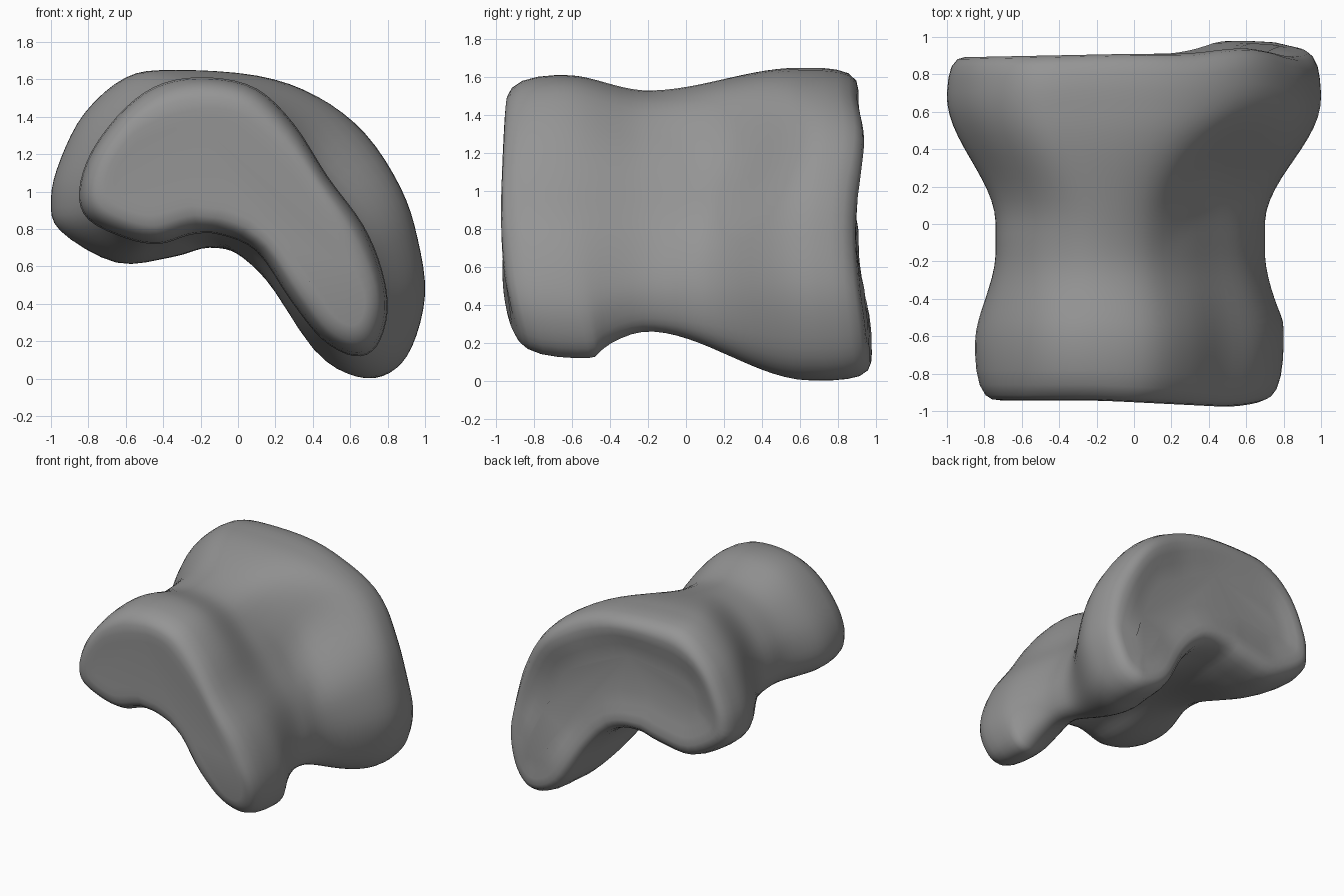
import bpy
import bmesh
from mathutils import Vector
from mathutils.geometry import intersect_point_line

default_cube = bpy.data.objects.get("Cube")
if default_cube:
    bpy.data.objects.remove(default_cube, do_unlink=True)

# Matching kidney-shaped cross-sections (x, z): front end, narrow waist, back end
FRONT = [(-.85, 1), (-.78, 1.22), (-.6, 1.45), (-.4, 1.58), (-.15, 1.61), (.1, 1.55), (.3, 1.36),
         (.48, 1.08), (.67, .82), (.77, .58), (.8, .36), (.74, .17), (.62, .12), (.45, .21),
         (.28, .42), (.1, .68), (-.1, .77), (-.25, .77), (-.42, .72), (-.6, .75), (-.8, .85)]
WAIST = [(-.74, 1), (-.7, 1.2), (-.57, 1.38), (-.4, 1.49), (-.2, 1.53), (.05, 1.46), (.25, 1.27),
         (.42, 1.05), (.58, .83), (.67, .62), (.7, .45), (.66, .3), (.56, .26), (.43, .33),
         (.27, .52), (.08, .71), (-.1, .78), (-.25, .78), (-.42, .76), (-.55, .78), (-.69, .86)]
BACK = [(-1, .96), (-.95, 1.17), (-.82, 1.42), (-.6, 1.61), (-.35, 1.65), (.1, 1.62), (.42, 1.51),
        (.68, 1.31), (.87, 1.02), (.96, .75), (1, .45), (.93, .17), (.81, .03), (.65, .01),
        (.45, .13), (.25, .45), (.05, .65), (-.15, .7), (-.35, .65), (-.65, .62), (-.95, .79)]

# Centre lines that the end faces close towards
FRONT_SPINE = [(-.5, 1.1), (-.1, 1.2), (.25, .95), (.58, .42)]
BACK_SPINE = [(-.6, 1.1), (-.1, 1.2), (.4, .95), (.7, .38)]

# End faces as (y, amount closed): the front is flat, the back is dished
FRONT_CAP = [(-.95, .55), (-.953, .4), (-.947, .26), (-.925, .16), (-.87, .07), (-.79, .02)]
BACK_CAP = [(.8, .02), (.86, .06), (.9, .14), (.91, .24), (.9, .37), (.88, .53), (.865, .75)]


def smooth_loop(points, steps=4):
    """Closed smooth curve through the given points."""
    pts = [Vector(p) for p in points]
    n = len(pts)
    out = []
    for i in range(n):
        a, b, c, d = (pts[(i + k) % n] for k in (-1, 0, 1, 2))
        for s in range(steps):
            t = s / steps
            out.append(b + (c - a) * t / 2 + (2 * a - 5 * b + 4 * c - d) * t**2 / 2
                       + (3 * b - a - 3 * c + d) * t**3 / 2)
    return out


def nearest_on_spine(p, spine):
    best = None
    for a, b in zip(spine, spine[1:]):
        a, b = Vector(a), Vector(b)
        t = intersect_point_line(p, a, b)[1]
        q = a.lerp(b, min(max(t, 0), 1))
        if best is None or (q - p).length < (best - p).length:
            best = q
    return best


def ease(t):
    t = min(max(t, 0), 1)
    return t * t * (3 - 2 * t)


def bump(p, x, z, radius):
    """Smooth bump of height one around a point of the cross-section."""
    return ease(1 - (p - Vector((x, z))).length / radius)


def front_lean(p):
    """Front face: belly forward to the left, foot rounded backward."""
    return -.05 * max(p.x, -.2) + .55 * max(0, .6 - p.y)**2 + .7 * max(0, p.x - .45)**2


def back_lean(p):
    """Back face: the foot and the upper left rim bulge backward."""
    foot = .07 * bump(p, .64, .22, .7) + .04 * bump(p, .68, .4, .35)
    return foot + .03 * bump(p, .6, 1.3, .4) - .02 * max(0, -p.x) - .2 * max(0, p.x - .75)


front, waist, back = (smooth_loop(p) for p in (FRONT, WAIST, BACK))


def cap_ring(loop, spine, y, amount, lean):
    ring = [p.lerp(nearest_on_spine(p, spine), amount) for p in loop]
    return [(q.x, y + lean(q), q.y) for q in ring]


def body_ring(y):
    front_x, front_z = ease((-.15 - y) / .5), ease((-.2 - y) / .44)
    ring = []
    for f, w, b in zip(front, waist, back):
        # The upper left shoulder flares later and more steeply
        late = .22 * bump(w, .42, 1.08, .55)
        back_x = ease((y - late) / (.7 - late))
        back_z = ease((y + .2 - late) / (.8 - late))
        x = w.x + (f.x - w.x) * front_x + (b.x - w.x) * back_x
        z = w.y + (f.y - w.y) * front_z + (b.y - w.y) * back_z
        ring.append((x, y + front_lean(f) * front_x**4 + back_lean(b) * back_x, z))
    return ring


# Bone body: loft from the front face, through the waist, to the dished back face
rings = [cap_ring(front, FRONT_SPINE, y, a, front_lean) for y, a in FRONT_CAP]
rings += [body_ring(-.7 + 1.42 * i / 24) for i in range(25)]
rings += [cap_ring(back, BACK_SPINE, y, a, back_lean) for y, a in BACK_CAP]

bm = bmesh.new()
verts = [[bm.verts.new(co) for co in ring] for ring in rings]
count = len(front)
for r0, r1 in zip(verts, verts[1:]):
    for i in range(count):
        j = (i + 1) % count
        bm.faces.new((r0[i], r0[j], r1[j], r1[i]))
bm.faces.new(verts[0][::-1])
bm.faces.new(verts[-1])
bmesh.ops.recalc_face_normals(bm, faces=bm.faces)

mesh = bpy.data.meshes.new("bone_body")
bm.to_mesh(mesh)
bm.free()
bone = bpy.data.objects.new("bone_body", mesh)
bpy.context.collection.objects.link(bone)

# Plain grey material
grey = bpy.data.materials.new("plain_grey")
grey.use_nodes = True
colour = (.3, .3, .3, 1)
grey.diffuse_color = colour
grey.node_tree.nodes["Principled BSDF"].inputs["Base Color"].default_value = colour
mesh.materials.append(grey)

bpy.ops.object.select_all(action='DESELECT')
bone.select_set(True)
bpy.context.view_layer.objects.active = bone
bpy.ops.object.shade_smooth_by_angle(angle=1.2)
